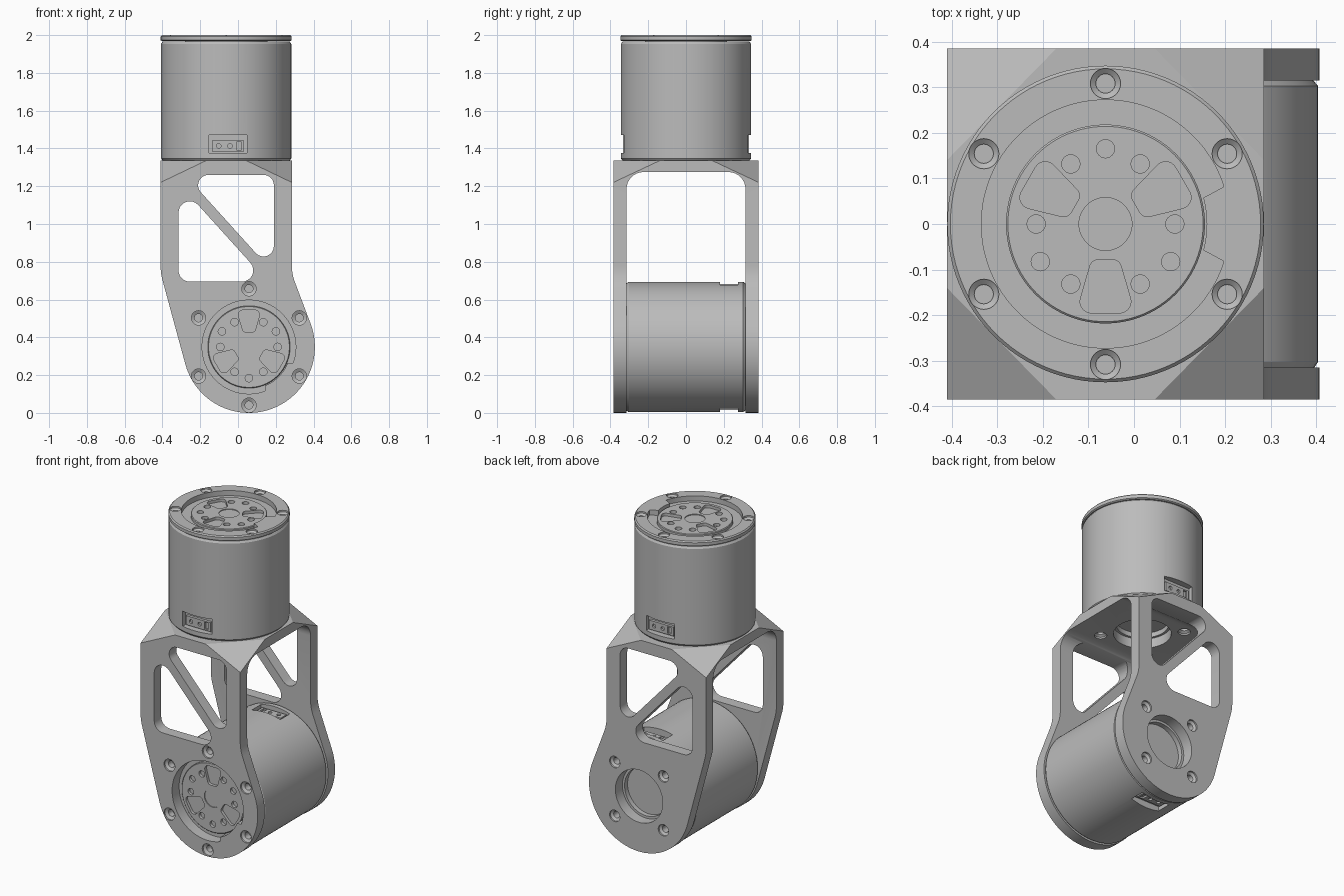
import bpy, bmesh, math
from mathutils import Matrix, Vector

cube = bpy.data.objects.get("Cube")
if cube:
    bpy.data.objects.remove(cube)

grey = bpy.data.materials.new("machined_grey")
grey.use_nodes = True
tone = (0.5, 0.5, 0.5, 1)
grey.diffuse_color = tone
grey.node_tree.nodes["Principled BSDF"].inputs["Base Color"].default_value = tone

# Frames: local z becomes -y (FRONT) or +x (SIDE)
UP = Matrix.Identity(4)
FRONT = Matrix.Rotation(math.pi / 2, 4, 'X')
SIDE = Matrix(((0, 0, 1, 0), (1, 0, 0, 0), (0, 1, 0, 0), (0, 0, 0, 1)))
T = Matrix.Translation


def loft(name, rings, frame):
    """Skin matching rings of points and cap both ends."""
    bm = bmesh.new()
    loops = [[bm.verts.new(frame @ Vector(p)) for p in ring] for ring in rings]
    n = len(loops[0])
    for a, b in zip(loops, loops[1:]):
        for i in range(n):
            j = (i + 1) % n
            bm.faces.new((a[i], a[j], b[j], b[i]))
    bm.faces.new(loops[0])
    bm.faces.new(loops[-1])
    bmesh.ops.recalc_face_normals(bm, faces=bm.faces)
    mesh = bpy.data.meshes.new(name)
    bm.to_mesh(mesh)
    bm.free()
    mesh.materials.append(grey)
    obj = bpy.data.objects.new(name, mesh)
    bpy.context.collection.objects.link(obj)
    return obj


def prism(name, outline, lo, hi, frame=UP):
    return loft(name, [[(x, y, z) for x, y in outline] for z in (lo, hi)], frame)


def polar(r, a):
    return r * math.cos(a), r * math.sin(a)


def lathe(name, profile, frame=UP, n=96):
    return loft(name, [[(*polar(r, math.tau * i / n), z) for i in range(n)]
                       for r, z in profile], frame)


def box(name, x, y, z, frame):
    return prism(name, [(x[0], y[0]), (x[1], y[0]), (x[1], y[1]), (x[0], y[1])], *z, frame)


def rounded(corners, steps=8):
    """Polygon of (x, y, radius) corners with filleted outline."""
    out = []
    for i, (x, y, r) in enumerate(corners):
        c = Vector((x, y))
        u = (Vector(corners[i - 1][:2]) - c).normalized()
        v = (Vector(corners[(i + 1) % len(corners)][:2]) - c).normalized()
        half = u.angle(v) / 2
        if r == 0:
            out.append((x, y))
            continue
        mid = c + (u + v).normalized() * r / math.sin(half)
        s, e = (c + d * r / math.tan(half) - mid for d in (u, v))
        a = math.atan2(s.y, s.x)
        sweep = math.remainder(math.atan2(e.y, e.x) - a, math.tau)
        for k in range(steps + 1):
            px, py = polar(r, a + sweep * k / steps)
            out.append((mid.x + px, mid.y + py))
    return out


def cut(obj, cutter):
    mod = obj.modifiers.new("cut", 'BOOLEAN')
    mod.operation, mod.solver, mod.object = 'DIFFERENCE', 'EXACT', cutter
    bpy.context.view_layer.objects.active = obj
    bpy.ops.object.modifier_apply(modifier=mod.name)
    bpy.data.objects.remove(cutter)


def tabbed_bore(r, tab_angle, half, n=144):
    """Round bore whose rim steps inward at one tab."""
    angles = [math.tau * i / n for i in range(n)]
    return [polar(0.222 if abs(math.remainder(a - tab_angle, math.tau)) < half else r, a)
            for a in angles]


def screw_seats(obj, frame, top, radius, count, start, mouth, through):
    """Countersunk holes on a bolt circle."""
    for i in range(count):
        x, y = polar(radius, start + math.tau * i / count)
        cut(obj, lathe("seat_cutter", [(0.021, top - through), (0.021, top - 0.02),
                                       (mouth, top - 0.01), (mouth, top + 0.01)],
                       frame @ T((x, y, 0)), 32))


def actuator(label, frame, rotor_turn):
    # Housing with chamfered ends and a shallow base recess
    body = lathe(label + "_housing", [(0.335, 0), (0.345, 0.012), (0.345, 0.618), (0.337, 0.63)], frame)
    cut(body, lathe("recess_cutter", [(0.15, -0.02), (0.15, 0.03)], frame, 64))
    # Connector sockets on two opposite sides
    for side in (0, math.pi):
        f = frame @ Matrix.Rotation(side, 4, 'Z')
        x0 = 0.01 if side == 0 else -0.01
        cut(body, box("socket_cutter", (x0 - 0.1, x0 + 0.1), (-0.4, -0.305), (0.04, 0.135), f))
        plug = box(label + "_connector", (x0 - 0.085, x0 + 0.085), (-0.322, -0.3), (0.05, 0.107), f)
        cut(plug, box("slot_cutter", (x0 + 0.045, x0 + 0.07), (-0.34, -0.31), (0.058, 0.1), f))
        for dx in (-0.05, 0.01):
            cut(plug, lathe("pin_cutter", [(0.012, 0.31), (0.012, 0.34)],
                            f @ T((x0 + dx, 0, 0.078)) @ FRONT, 16))
    # Output rotor with three windows and nine bolt holes
    f = frame @ Matrix.Rotation(rotor_turn, 4, 'Z')
    rotor = lathe(label + "_rotor", [(0.218, 0.625), (0.218, 0.646), (0.214, 0.65)], f)
    window = rounded([(-0.064, 0.195, 0.025), (0.064, 0.195, 0.025),
                      (0.03, 0.078, 0.02), (-0.03, 0.078, 0.02)])
    for i in range(12):
        spin = f @ Matrix.Rotation(math.tau * i / 12, 4, 'Z')
        if i % 4 == 0:
            cut(rotor, prism("window_cutter", window, 0.632, 0.7, spin))
        else:
            cut(rotor, lathe("hole_cutter", [(0.02, 0.632), (0.02, 0.7)],
                             spin @ T((0, 0.152 if i % 2 else 0.165, 0)), 24))
    cut(rotor, lathe("centre_cutter", [(0.058, 0.645), (0.058, 0.7)], f, 48))


# Two identical actuators, one upright and one lying across the fork
MID, HUB_X, HUB_Z, HUB_R = -0.0625, 0.058, 0.349, 0.349
top_frame = T((MID, 0, 1.335))
hub_frame = T((HUB_X, 0.315, HUB_Z)) @ FRONT
actuator("upper_actuator", top_frame, math.pi)
actuator("lower_actuator", hub_frame, 0)

# Cap ring on the upper actuator
cap = lathe("upper_cap_ring", [(0.34, 0.633), (0.347, 0.638), (0.347, 0.658), (0.34, 0.665)], top_frame)
cut(cap, prism("bore_cutter", tabbed_bore(0.272, 0, 0.28), 0.6, 0.7, top_frame))
screw_seats(cap, top_frame, 0.665, 0.308, 6, math.pi / 6, 0.033, 0.028)

# Fork outline: straight sides running tangent into a round hub
left, right = Vector((-0.41, 0.74)), Vector((0.285, 0.735))
hub = Vector((HUB_X, HUB_Z))


def tangent(p, sign):
    d = p - hub
    return math.atan2(d.y, d.x) + sign * math.acos(HUB_R / d.length)


a0, a1 = tangent(left, 1), tangent(right, -1) + math.tau
outline = [(-0.41, 1.335, 0), (*left, 0.3)]
for k in range(49):
    x, y = polar(HUB_R, a0 + (a1 - a0) * k / 48)
    outline.append((HUB_X + x, HUB_Z + y, 0))
outline += [(*right, 0.25), (0.285, 1.335, 0)]
fork = prism("fork_bracket", rounded(outline), -0.385, 0.385, FRONT)

# Slanted cuts on the four shoulders
bm = bmesh.new()
bm.from_mesh(fork.data)
for sx in (-1, 1):
    for sy in (-1, 1):
        res = bmesh.ops.bisect_plane(
            bm, geom=bm.verts[:] + bm.edges[:] + bm.faces[:], clear_outer=True,
            plane_co=(MID + sx * 0.3475, sy * 0.385, 1.22),
            plane_no=Vector((sx / 0.24, sy / 0.245, 1 / 0.115)).normalized())
        rim = [e for e in res["geom_cut"] if isinstance(e, bmesh.types.BMEdge)]
        bmesh.ops.holes_fill(bm, edges=rim)
bmesh.ops.recalc_face_normals(bm, faces=bm.faces)
bm.to_mesh(fork.data)
bm.free()

# Opening between the two arms
cut(fork, prism("tunnel_cutter", rounded([(-0.315, -0.2, 0), (0.315, -0.2, 0),
                                          (0.315, 1.275, 0.09), (-0.315, 1.275, 0.09)]), -1, 1, SIDE))
# Triangular lightening windows either side of the diagonal strut
for tri in ([(-0.28, 1.26, 0.055), (0.19, 1.26, 0.055), (0.19, 0.74, 0.055)],
            [(-0.315, 1.216, 0.06), (0.156, 0.695, 0.06), (-0.315, 0.695, 0.06)]):
    cut(fork, prism("window_cutter", rounded(tri), -0.5, 0.5, FRONT))
# Front arm: tabbed bore and six screw seats
front_face = T((HUB_X, 0, HUB_Z)) @ FRONT
cut(fork, prism("bore_cutter", tabbed_bore(0.248, -math.pi / 4, 0.4), 0.2, 0.5, front_face))
screw_seats(fork, front_face, 0.385, 0.308, 6, math.pi / 6, 0.038, 0.06)
# Rear arm and bridge: centre bore and four screw holes each
rear_face = front_face @ Matrix.Rotation(math.pi, 4, 'Y')
under_face = T((MID, 0, 1.275)) @ Matrix.Rotation(math.pi, 4, 'X')
for frame, top in ((rear_face, 0.385), (under_face, 0)):
    cut(fork, lathe("bore_cutter", [(0.165, top - 0.1), (0.165, top + 0.05)], frame, 64))
    screw_seats(fork, frame, top, 0.24, 4, math.pi / 4, 0.036, 0.1)

# Smooth curved walls, keep machined edges sharp
bpy.ops.object.select_all(action='DESELECT')
for obj in bpy.context.scene.objects:
    if obj.type == 'MESH' and grey.name in obj.data.materials:
        obj.select_set(True)
        bpy.context.view_layer.objects.active = obj
bpy.ops.object.shade_smooth_by_angle(angle=math.radians(30))
